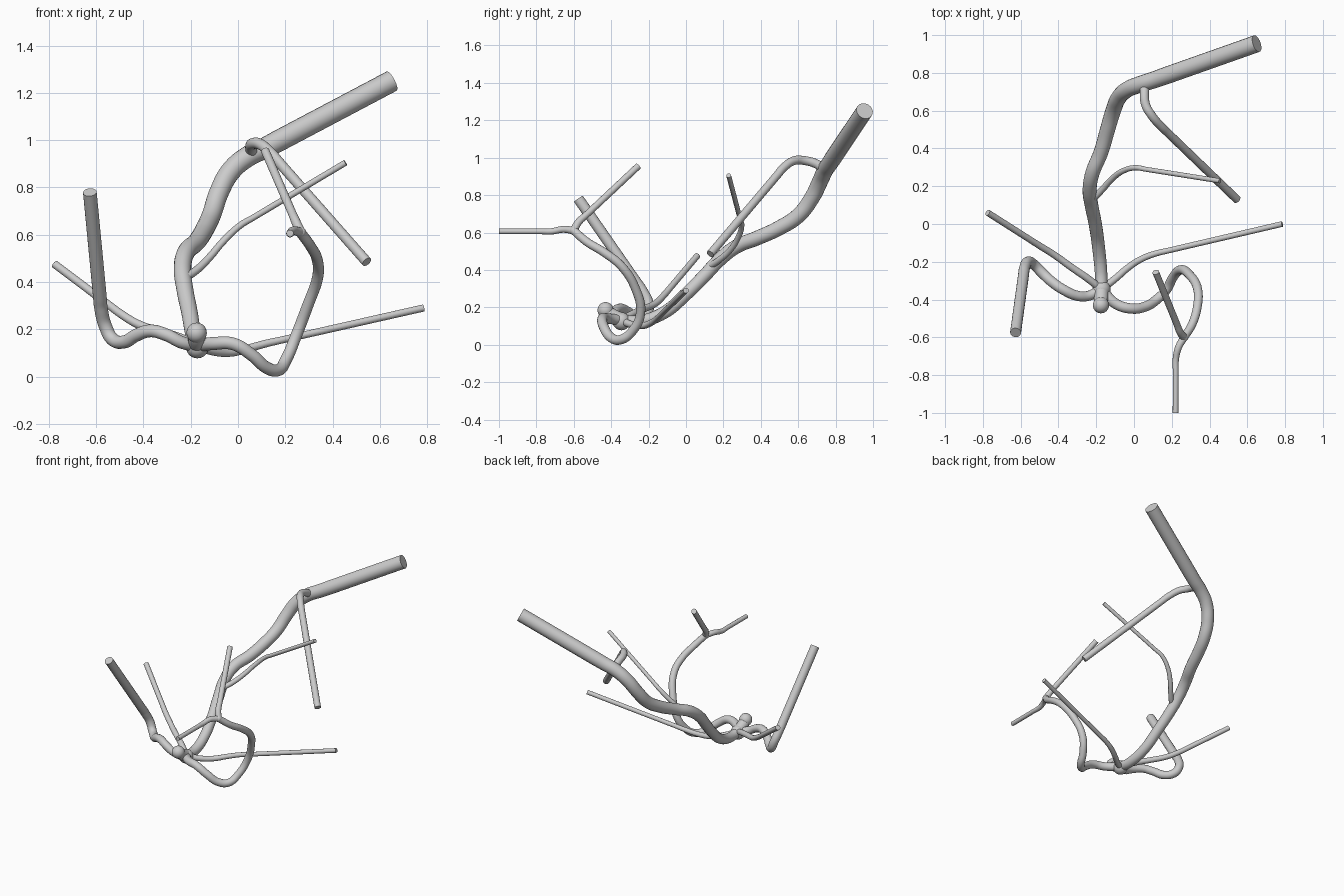
import bpy, math
from mathutils import Vector


def finish(obj, name):
    obj.name = name
    bpy.ops.object.select_all(action='DESELECT')
    obj.select_set(True)
    bpy.context.view_layer.objects.active = obj
    if obj.type == 'CURVE':
        bpy.ops.object.convert(target='MESH')
    bpy.ops.object.shade_smooth_by_angle(angle=math.radians(45))


def vessel(name, pts, r0, r1, straight_end=True):
    """Round tube through pts, tapering r0 -> r1, with a straight last stretch."""
    pts = [Vector(p) for p in pts]
    if straight_end:
        d = (pts[-1] - pts[-2]).normalized()
        pts.insert(-1, pts[-2] + d * 0.06)
    cu = bpy.data.curves.new(name, 'CURVE')
    cu.dimensions = '3D'
    cu.bevel_depth = 1.0
    cu.bevel_resolution = 7
    cu.resolution_u = 8
    cu.use_fill_caps = True
    sp = cu.splines.new('BEZIER')
    sp.bezier_points.add(len(pts) - 1)
    last = len(pts) - 1 - (1 if straight_end else 0)
    for i, (bp, p) in enumerate(zip(sp.bezier_points, pts)):
        bp.co = p
        bp.handle_left_type = bp.handle_right_type = 'AUTO'
        bp.radius = r0 + (r1 - r0) * min(1.0, i / last)
    obj = bpy.data.objects.new(name, cu)
    bpy.context.collection.objects.link(obj)
    finish(obj, name)


def ball(name, loc, r):
    bpy.ops.mesh.primitive_uv_sphere_add(segments=24, ring_count=14, radius=r, location=loc)
    finish(bpy.context.object, name)


HUB = (-0.172, -0.345, 0.13)
FORK = (0.265, -0.60, 0.61)

# Main trunk, listed from the hub up to the wide cut end
vessel("main_trunk", [
    HUB, (-0.175, -0.25, 0.125), (-0.188, -0.12, 0.17), (-0.205, 0, 0.27),
    (-0.225, 0.10, 0.37), (-0.235, 0.18, 0.455), (-0.22, 0.27, 0.525),
    (-0.175, 0.38, 0.57), (-0.14, 0.50, 0.625), (-0.11, 0.60, 0.69),
    (-0.08, 0.67, 0.78), (-0.03, 0.715, 0.87), (0.04, 0.742, 0.93),
    (0.12, 0.768, 0.97), (0.65, 0.955, 1.25)], 0.032, 0.046)

# Side branches of the trunk
vessel("upper_branch", [
    (0.06, 0.74, 0.94), (0.055, 0.69, 0.97), (0.062, 0.63, 0.985),
    (0.09, 0.58, 0.985), (0.14, 0.52, 0.945), (0.545, 0.13, 0.485)], 0.025, 0.022)
vessel("middle_branch", [
    (-0.22, 0.13, 0.42), (-0.17, 0.18, 0.455), (-0.12, 0.235, 0.505),
    (-0.06, 0.28, 0.575), (0.01, 0.298, 0.64), (0.455, 0.228, 0.905)], 0.018, 0.013)

# Branches fanning out from the hub
vessel("left_thick_branch", [
    HUB, (-0.24, -0.38, 0.145), (-0.30, -0.38, 0.175), (-0.37, -0.35, 0.193),
    (-0.43, -0.31, 0.175), (-0.48, -0.265, 0.147), (-0.53, -0.215, 0.157),
    (-0.56, -0.20, 0.21), (-0.58, -0.235, 0.29), (-0.627, -0.575, 0.78)], 0.026, 0.029)
vessel("left_thin_branch", [
    HUB, (-0.25, -0.285, 0.165), (-0.33, -0.23, 0.19), (-0.42, -0.165, 0.22),
    (-0.50, -0.115, 0.268), (-0.775, 0.06, 0.475)], 0.02, 0.017)
vessel("right_thin_branch", [
    HUB, (-0.10, -0.29, 0.107), (-0.03, -0.23, 0.102), (0.04, -0.185, 0.118),
    (0.12, -0.155, 0.14), (0.785, 0, 0.29)], 0.02, 0.015)
vessel("right_loop_branch", [
    HUB, (-0.10, -0.42, 0.14), (-0.02, -0.447, 0.138), (0.06, -0.437, 0.09),
    (0.12, -0.40, 0.038), (0.17, -0.35, 0.027), (0.205, -0.285, 0.075),
    (0.245, -0.243, 0.17), (0.295, -0.27, 0.30), (0.337, -0.345, 0.42),
    (0.335, -0.44, 0.495), (0.308, -0.53, 0.55), FORK], 0.028, 0.022, False)

# Fork at the end of the loop
vessel("fork_front", [
    FORK, (0.235, -0.655, 0.617), (0.221, -0.72, 0.606), (0.22, -1.0, 0.606)], 0.02, 0.015)
vessel("fork_upper", [
    FORK, (0.245, -0.575, 0.655), (0.115, -0.255, 0.955)], 0.021, 0.018)
ball("fork_joint", FORK, 0.023)

# Hub with its rounded bulge
ball("hub", (-0.172, -0.345, 0.125), 0.048)
vessel("bulge_neck", [HUB, (-0.174, -0.40, 0.16), (-0.175, -0.43, 0.185)], 0.04, 0.035, False)
ball("bulge", (-0.175, -0.43, 0.185), 0.043)
